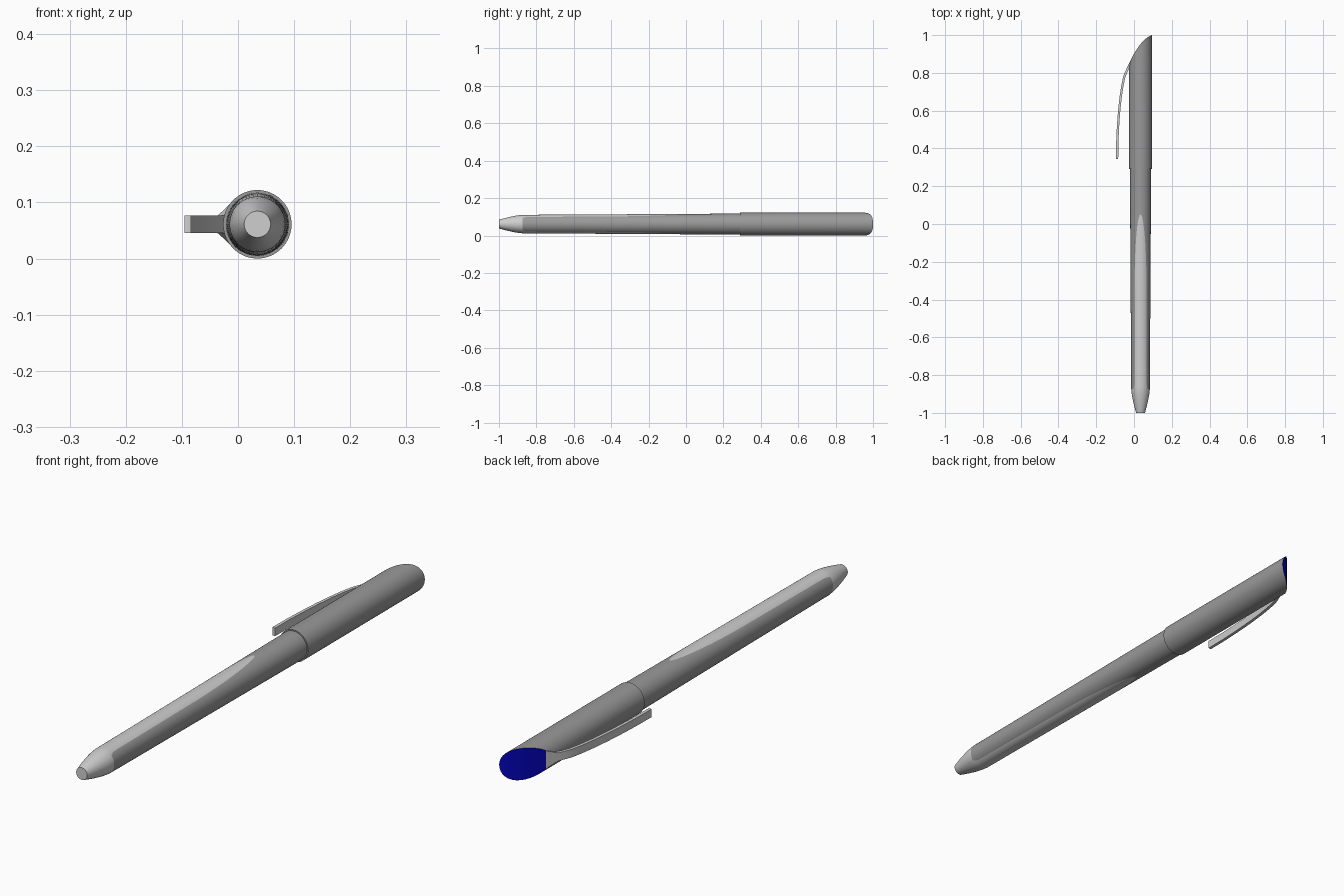
import bpy, bmesh, math

cube = bpy.data.objects.get("Cube")
if cube:
    bpy.data.objects.remove(cube, do_unlink=True)

CX, CZ, R = 0.0345, 0.061, 0.061      # pen axis and cap radius
CAP_START = 0.29
BLUE_EDGE = -0.015                    # x where the blue end panel stops


def material(name, rgb):
    m = bpy.data.materials.new(name)
    m.use_nodes = True
    m.diffuse_color = (*rgb, 1)
    node = next(n for n in m.node_tree.nodes if n.type == 'BSDF_PRINCIPLED')
    node.inputs["Base Color"].default_value = (*rgb, 1)
    return m


DARK = material("dark_grey", (0.32, 0.32, 0.32))
LIGHT = material("light_grey", (0.62, 0.62, 0.62))
BLUE = material("deep_blue", (0.001, 0.001, 0.5))


def finish(name, bm, mats):
    bmesh.ops.remove_doubles(bm, verts=bm.verts, dist=1e-5)
    bmesh.ops.recalc_face_normals(bm, faces=bm.faces)
    mesh = bpy.data.meshes.new(name)
    bm.to_mesh(mesh)
    bm.free()
    for m in mats:
        mesh.materials.append(m)
    ob = bpy.data.objects.new(name, mesh)
    bpy.context.collection.objects.link(ob)
    bpy.ops.object.select_all(action='DESELECT')
    ob.select_set(True)
    bpy.context.view_layer.objects.active = ob
    bpy.ops.object.shade_smooth_by_angle(angle=math.radians(15))


def loft(bm, rings, rule=lambda i, j: 0, ends=(True, True)):
    """Skin a list of closed rings; rule gives the material of each quad."""
    vr = [[bm.verts.new(p) for p in ring] for ring in rings]
    n = len(vr[0])
    for i in range(len(vr) - 1):
        for j in range(n):
            k = (j + 1) % n
            f = bm.faces.new((vr[i][j], vr[i][k], vr[i + 1][k], vr[i + 1][j]))
            f.material_index = rule(i, j)
    if ends[0]:
        bm.faces.new(vr[0]).material_index = rule(0, 0)
    if ends[1]:
        bm.faces.new(vr[-1]).material_index = rule(len(vr) - 2, 0)
    return vr


def lerp_profile(points, y):
    for (y0, r0), (y1, r1) in zip(points, points[1:]):
        if y <= y1:
            return r0 + (r1 - r0) * (y - y0) / (y1 - y0)
    return points[-1][1]


# Barrel: light nose and light tongues above and below, dark sides
PROFILE = [(-1, 0.0235), (-0.965, 0.033), (-0.93, 0.041), (-0.9, 0.0465),
           (-0.873, 0.0495), (-0.5, 0.0515), (0, 0.0545), (0.32, 0.0565)]
NOSE_END, TONGUE_MID, TONGUE_TIP = -0.873, -0.35, 0.05
TONGUE_SEGS, SIDE_SEGS = 10, 24


def tongue_angle(y, r):
    if y < NOSE_END:
        return 0.9
    if y >= TONGUE_TIP:
        return 0
    half = 0.032
    if y > TONGUE_MID:
        u = (y - TONGUE_MID) / (TONGUE_TIP - TONGUE_MID)
        half *= math.sqrt(max(0, 1 - u * u))
    corner = max(0, 1 - (y - NOSE_END) / 0.03)
    return math.asin(half / r) + 0.15 * corner ** 2


def barrel_ring(y):
    r = lerp_profile(PROFILE, y)
    a = tongue_angle(y, r)
    angles = []
    for base in (0, math.pi):
        angles += [base - a + 2 * a * k / TONGUE_SEGS for k in range(TONGUE_SEGS)]
        angles += [base + a + (math.pi - 2 * a) * k / SIDE_SEGS for k in range(SIDE_SEGS)]
    return [(CX + r * math.sin(t), y, CZ + r * math.cos(t)) for t in angles]


ys = [p[0] for p in PROFILE[:5]] + [-0.866, -0.858, -0.843, -0.6]
ys += [TONGUE_MID + (TONGUE_TIP - TONGUE_MID) * math.sin(k * math.pi / 32) for k in range(17)]
ys += [0.2, 0.32]


def barrel_rule(i, j):
    if ys[i] < NOSE_END - 0.001:
        return 1
    on_tongue = j % (TONGUE_SEGS + SIDE_SEGS) < TONGUE_SEGS
    return 1 if on_tongue and ys[i] < TONGUE_TIP - 1e-4 else 0


bm = bmesh.new()
loft(bm, [barrel_ring(y) for y in ys], barrel_rule)
finish("barrel", bm, [DARK, LIGHT])


# Cap: tube with a curved slanted end, closed by strips from top to bottom
def end_y(x):
    u = (CX + R - x) / (2 * R)
    return 1 - 0.04 * u - 0.11 * u * u


HALF = 36
cut = math.acos((BLUE_EDGE - CX) / R)
split = 26                              # column that sits on the blue edge
column = [cut * k / split for k in range(split)]
column += [cut + (math.pi - cut) * k / (HALF - split) for k in range(HALF - split + 1)]
angles = column + [-t for t in reversed(column[1:-1])]
ring_xz = [(CX + R * math.cos(t), CZ + R * math.sin(t)) for t in angles]

bm = bmesh.new()
rings = [[(x, CAP_START, z) for x, z in ring_xz],
         [(x, end_y(x), z) for x, z in ring_xz]]
last = loft(bm, rings, ends=(True, False))[1]
n = len(last)
for k in range(HALF):
    quad = [last[k], last[k + 1], last[(n - k - 1) % n], last[(n - k) % n]]
    f = bm.faces.new(list(dict.fromkeys(quad)))
    f.material_index = 1 if k < split else 2
finish("cap", bm, [DARK, BLUE, LIGHT])


# Clip: light strip flaring into the cap end, bowing out and along the barrel
path = [(BLUE_EDGE, end_y(BLUE_EDGE), 0.0355), (-0.0265, 0.85, 0.0245),
        (-0.036, 0.83, 0.016), (-0.047, 0.806, 0.0155), (-0.058, 0.778, 0.0155),
        (-0.068, 0.73, 0.0155), (-0.077, 0.67, 0.0155), (-0.085, 0.595, 0.0155),
        (-0.091, 0.51, 0.0155), (-0.0945, 0.43, 0.0155), (-0.0955, 0.345, 0.0155)]
THICK = 0.012
rings = []
for i, (x, y, w) in enumerate(path):
    a, b = path[max(0, i - 1)], path[min(len(path) - 1, i + 1)]
    tx, ty = b[0] - a[0], b[1] - a[1]
    d = math.hypot(tx, ty)
    ix, iy = x - ty / d * THICK, y + tx / d * THICK
    rings.append([(x, y, CZ + w), (x, y, CZ - w), (ix, iy, CZ - w), (ix, iy, CZ + w)])
bm = bmesh.new()
loft(bm, rings)
finish("clip", bm, [LIGHT])
